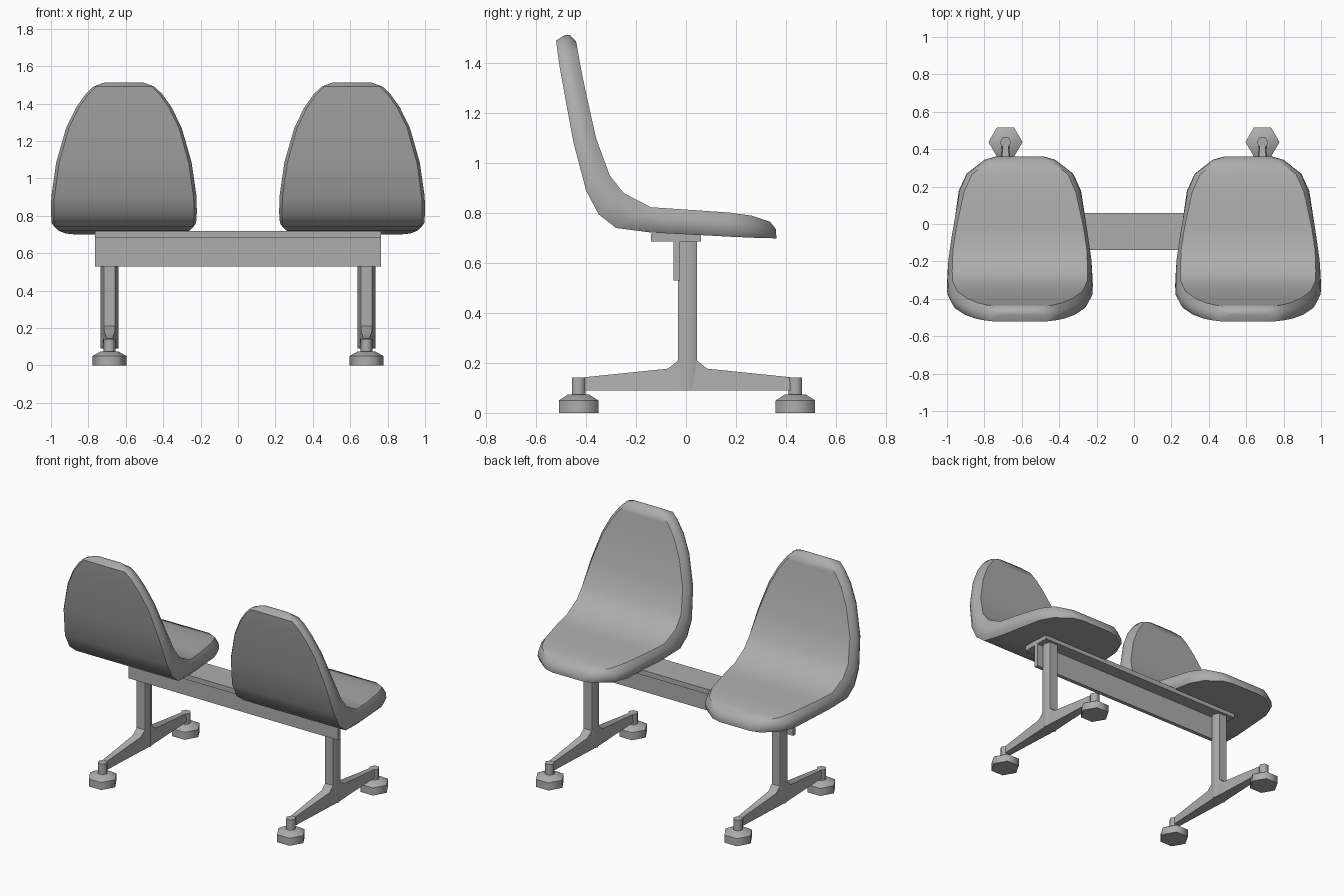
import bpy, bmesh, math

if "Cube" in bpy.data.objects:
    bpy.data.objects.remove(bpy.data.objects["Cube"])

# Mid-grey finish shared by all parts
grey = bpy.data.materials.new("mid_grey")
grey.diffuse_color = (0.42, 0.42, 0.42, 1)
grey.use_nodes = True
grey.node_tree.nodes["Principled BSDF"].inputs["Base Color"].default_value = grey.diffuse_color

def make(name, bm, angle=None):
    bmesh.ops.recalc_face_normals(bm, faces=bm.faces)
    me = bpy.data.meshes.new(name)
    bm.to_mesh(me)
    bm.free()
    me.materials.append(grey)
    ob = bpy.data.objects.new(name, me)
    bpy.context.collection.objects.link(ob)
    if angle:
        bpy.ops.object.select_all(action='DESELECT')
        ob.select_set(True)
        bpy.context.view_layer.objects.active = ob
        bpy.ops.object.shade_smooth_by_angle(angle=math.radians(angle))
    return ob

def loft(name, rings, angle=None):
    """Skin a list of equal-length closed rings and cap both ends."""
    bm = bmesh.new()
    vs = [[bm.verts.new(p) for p in r] for r in rings]
    n = len(rings[0])
    for a, b in zip(vs, vs[1:]):
        for i in range(n):
            j = (i + 1) % n
            bm.faces.new((a[i], a[j], b[j], b[i]))
    bm.faces.new(vs[0])
    bm.faces.new(vs[-1])
    return make(name, bm, angle)

def box(name, x, y, z):
    return loft(name, [[(x[0], y[0], h), (x[1], y[0], h), (x[1], y[1], h), (x[0], y[1], h)] for h in z])

def hexagons(name, cx, cy, levels):
    """Stack of smooth-sided hexagons, levels = (radius, z)."""
    return loft(name, [[(cx + r * math.cos(k * math.pi / 3), cy + r * math.sin(k * math.pi / 3), z)
                        for k in range(6)] for r, z in levels], 62)

# Seat shell stations: under/back point (y, z), sitting-side point (y, z), half width
SHELL = [
    (0.362, 0.698, 0.36, 0.735, 0.125),
    (0.345, 0.699, 0.337, 0.765, 0.19),
    (0.27, 0.701, 0.265, 0.789, 0.285),
    (0.18, 0.705, 0.17, 0.802, 0.327),
    (-0.14, 0.722, -0.02, 0.815, 0.368),
    (-0.28, 0.74, -0.14, 0.823, 0.386),
    (-0.35, 0.795, -0.25, 0.88, 0.39),
    (-0.40, 0.89, -0.305, 0.95, 0.388),
    (-0.45, 1.08, -0.36, 1.10, 0.362),
    (-0.485, 1.27, -0.398, 1.27, 0.309),
    (-0.505, 1.38, -0.421, 1.38, 0.255),
    (-0.515, 1.45, -0.433, 1.45, 0.205),
    (-0.52, 1.49, -0.44, 1.487, 0.165),
    (-0.485, 1.512, -0.465, 1.513, 0.105),
]
# Rim cross-section: (fraction through thickness, inset from edge)
RIM = [(0, 0.015), (0.25, 0.0), (0.65, 0.004), (1, 0.028)]

def seat(name, cx):
    rings = []
    for yo, zo, yi, zi, w in SHELL:
        half = [(w - d, yo + (yi - yo) * t, zo + (zi - zo) * t) for t, d in RIM]
        rings.append([(cx + x, y, z) for x, y, z in half] +
                     [(cx - x, y, z) for x, y, z in reversed(half)])
    return loft(name, rings, 40)

# Beam: top plate and hanging web
box("beam_plate", (-0.765, 0.765), (-0.14, 0.06), (0.685, 0.718))
box("beam_web", (-0.765, 0.765), (-0.05, -0.025), (0.53, 0.69))

for side, s in (("left", -1), ("right", 1)):
    seat(side + "_seat", 0.61 * s)
    lx, ly = 0.687 * s, 0.006
    # Six-sided post
    post = [(0.047, 0), (0.03, 0.0375), (-0.03, 0.0375), (-0.047, 0), (-0.03, -0.0375), (0.03, -0.0375)]
    loft(side + "_post", [[(lx + x, ly + y, z) for x, y in post] for z in (0.09, 0.688)], 62)
    for end, e in (("front", -1), ("back", 1)):
        # Tapered foot arm
        arm = [(0.0, 0.21, 0.03), (0.0375, 0.21, 0.03), (0.078, 0.177, 0.028), (0.41, 0.143, 0.016)]
        loft(f"{side}_{end}_arm", [[(lx - w * 1.3, ly + e * y, 0.09), (lx + w * 1.3, ly + e * y, 0.09),
                                    (lx + w, ly + e * y, zt), (lx - w, ly + e * y, zt)]
                                   for y, zt, w in arm], 50)
        # Stem, sloped cap and hexagonal glide
        fy = 0.004 + 0.434 * e
        hexagons(f"{side}_{end}_stem", lx, fy, [(0.031, 0.06), (0.031, 0.142)])
        hexagons(f"{side}_{end}_glide", lx, fy, [(0.091, 0), (0.091, 0.05)])
        hexagons(f"{side}_{end}_glide_cap", lx, fy, [(0.091, 0.05), (0.05, 0.073)])
